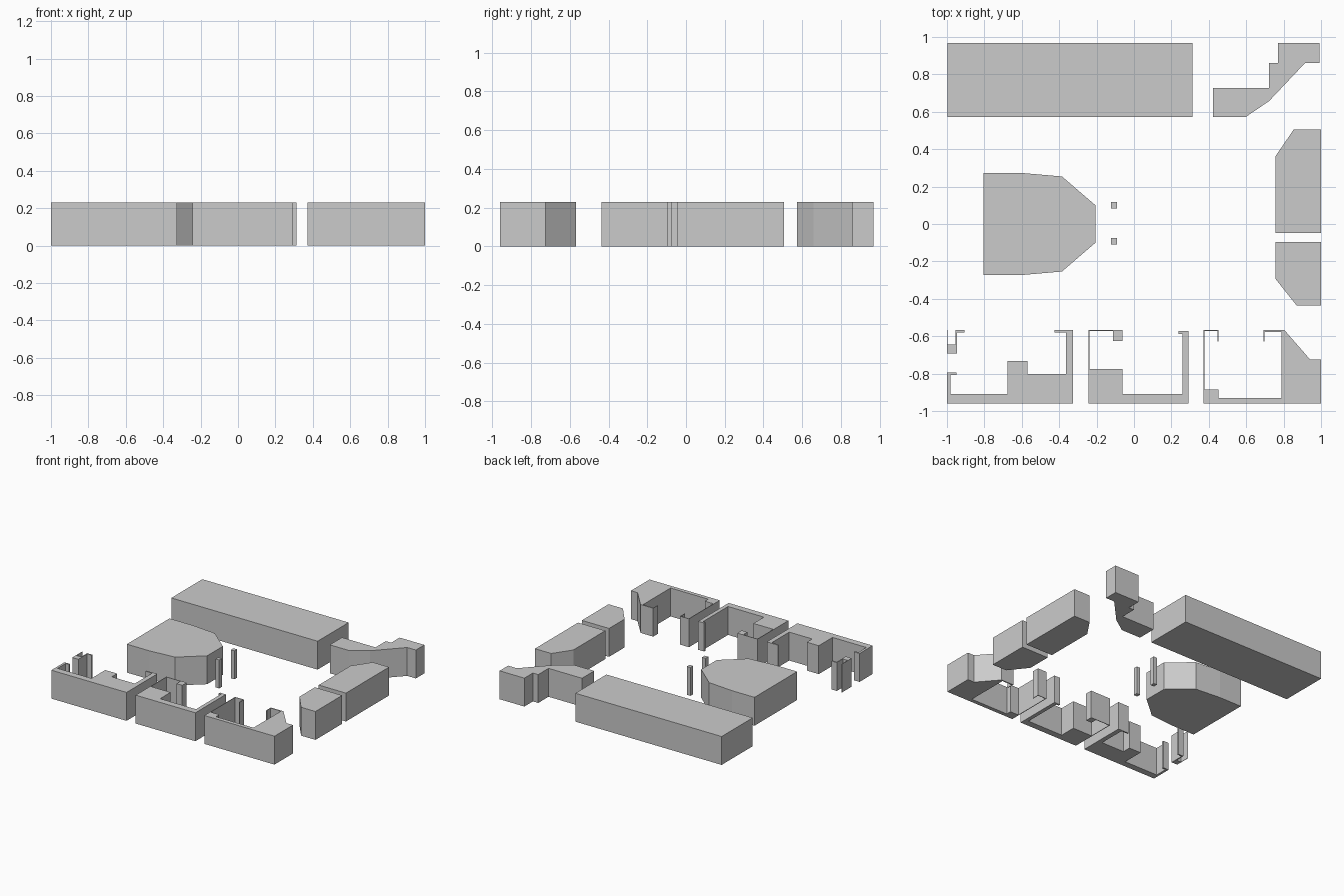
import bpy
import bmesh

HEIGHT = 0.23


def extrude_plan(name, outline):
    """Raise a floor plan outline into a flat-topped solid."""
    bm = bmesh.new()
    base = bm.faces.new([bm.verts.new((x, y, 0)) for x, y in outline])
    top = bmesh.ops.extrude_face_region(bm, geom=[base], use_keep_orig=True)
    verts = [v for v in top["geom"] if isinstance(v, bmesh.types.BMVert)]
    bmesh.ops.translate(bm, vec=(0, 0, HEIGHT), verts=verts)
    bmesh.ops.recalc_face_normals(bm, faces=bm.faces)
    mesh = bpy.data.meshes.new(name)
    bm.to_mesh(mesh)
    bm.free()
    obj = bpy.data.objects.new(name, mesh)
    bpy.context.collection.objects.link(obj)
    return obj


def block(name, x0, y0, x1, y1):
    return extrude_plan(name, [(x0, y0), (x1, y0), (x1, y1), (x0, y1)])


# Long block along the back
block("back_block", -0.998, 0.572, 0.313, 0.969)

# Stepped corner block
extrude_plan("corner_block", [
    (0.422, 0.572), (0.597, 0.572), (0.722, 0.657), (0.914, 0.86),
    (0.992, 0.86), (0.992, 0.969), (0.77, 0.969), (0.77, 0.86),
    (0.722, 0.86), (0.722, 0.728), (0.422, 0.728)])

# Two chamfered blocks on the right
extrude_plan("right_block_rear", [
    (0.756, -0.047), (1, -0.047), (1, 0.505), (0.854, 0.505), (0.756, 0.362)])
extrude_plan("right_block_front", [
    (0.756, -0.095), (0.756, -0.293), (0.871, -0.437), (1, -0.437), (1, -0.095)])

# Central hall, symmetric front to back
half = [(-0.805, 0.273), (-0.602, 0.273), (-0.385, 0.254), (-0.206, 0.1)]
extrude_plan("central_hall", half + [(x, -y) for x, y in reversed(half)])

# Pair of free-standing pillars
for label, y in (("rear", 0.101), ("front", -0.093)):
    block("pillar_" + label, -0.123, y - 0.017, -0.091, y + 0.017)

# Front left room with its wall stubs
extrude_plan("front_left_room", [
    (-1, -0.961), (-0.326, -0.961), (-0.326, -0.568), (-0.425, -0.568),
    (-0.425, -0.579), (-0.364, -0.579), (-0.364, -0.801), (-0.57, -0.801),
    (-0.57, -0.732), (-0.677, -0.732), (-0.677, -0.908), (-0.981, -0.908),
    (-0.981, -0.806), (-0.949, -0.806), (-0.949, -0.793), (-1, -0.793)])
extrude_plan("left_door_stub", [
    (-1, -0.693), (-0.946, -0.693), (-0.946, -0.579), (-0.907, -0.579),
    (-0.907, -0.568), (-0.954, -0.568), (-0.954, -0.568 - 0.077),
    (-0.997, -0.645), (-0.997, -0.568), (-1, -0.568)])

# Front middle room
extrude_plan("front_middle_room", [
    (-0.244, -0.961), (0.291, -0.961), (0.291, -0.571), (0.238, -0.571),
    (0.238, -0.587), (0.259, -0.587), (0.259, -0.908), (-0.062, -0.908),
    (-0.062, -0.774), (-0.239, -0.774), (-0.239, -0.573), (-0.113, -0.573),
    (-0.113, -0.625), (-0.062, -0.625), (-0.062, -0.568), (-0.244, -0.568)])

# Front right room
extrude_plan("front_right_room", [
    (0.371, -0.961), (1, -0.961), (1, -0.724), (0.941, -0.724),
    (0.805, -0.568), (0.692, -0.568), (0.692, -0.627), (0.697, -0.627),
    (0.697, -0.577), (0.789, -0.577), (0.789, -0.929), (0.452, -0.929),
    (0.452, -0.886), (0.376, -0.886), (0.376, -0.573), (0.447, -0.573),
    (0.447, -0.627), (0.452, -0.627), (0.452, -0.568), (0.371, -0.568)])
